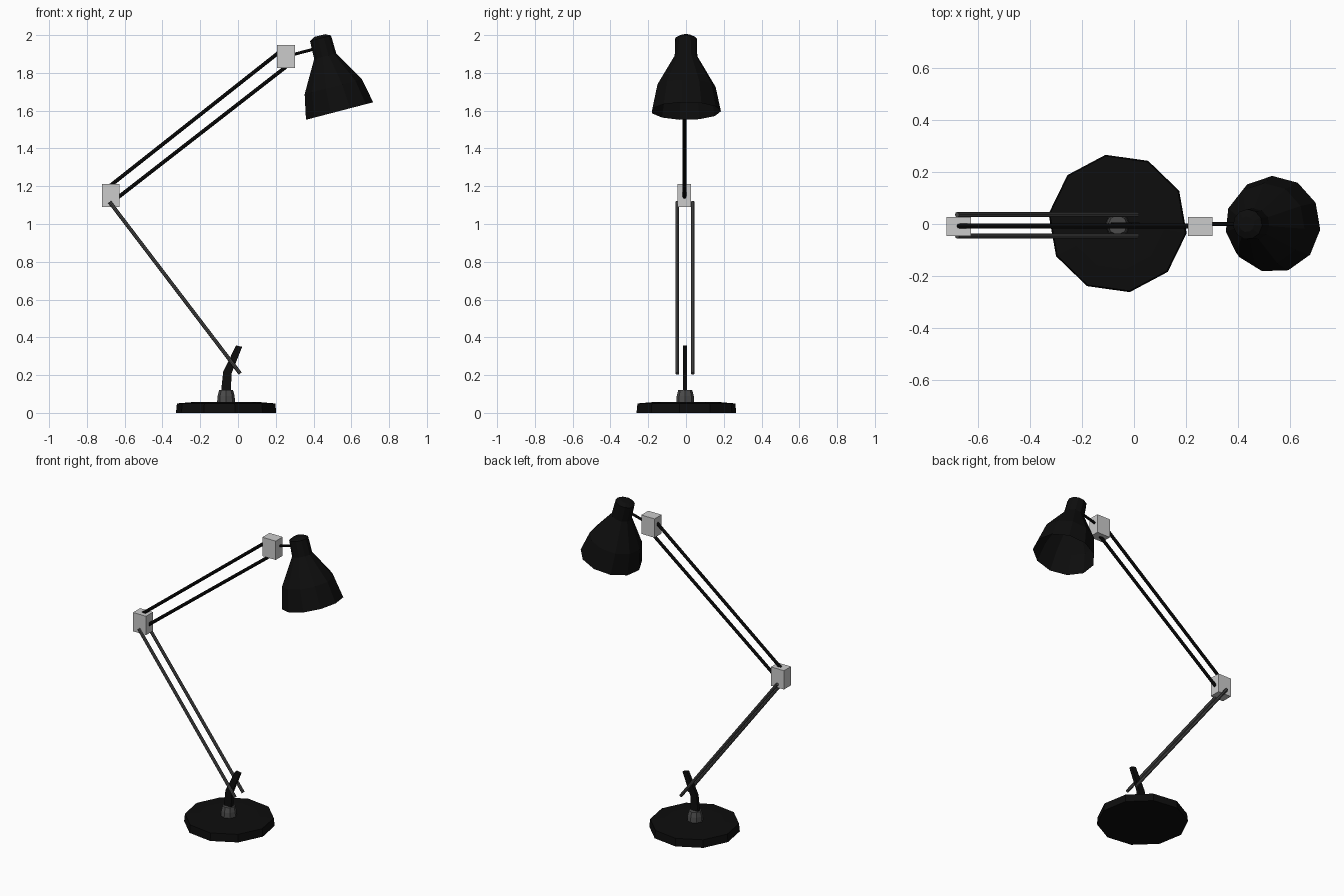
import bpy, bmesh
from math import cos, sin, radians, tau
from mathutils import Vector

if "Cube" in bpy.data.objects:
    bpy.data.objects.remove(bpy.data.objects["Cube"])


def material(name, value):
    m = bpy.data.materials.new(name)
    m.diffuse_color = (value, value, value, 1)
    m.use_nodes = True
    m.node_tree.nodes["Principled BSDF"].inputs["Base Color"].default_value = m.diffuse_color
    return m


BLACK = material("black_enamel", 0.004)
STEEL = material("dark_steel", 0.07)


def finish(name, bm, mat=None):
    bmesh.ops.recalc_face_normals(bm, faces=bm.faces)
    me = bpy.data.meshes.new(name)
    bm.to_mesh(me)
    bm.free()
    ob = bpy.data.objects.new(name, me)
    bpy.context.collection.objects.link(ob)
    if mat:
        me.materials.append(mat)
    return ob


def lathe(name, profile, sides, offset, loc, mat, tilt=0, bottom=True):
    """Faceted turned part from (radius, height) pairs."""
    bm = bmesh.new()
    rings = [[bm.verts.new((r * cos(radians(offset) + tau * i / sides),
                            r * sin(radians(offset) + tau * i / sides), z))
              for i in range(sides)] for r, z in profile]
    for a, b in zip(rings, rings[1:]):
        for i in range(sides):
            j = (i + 1) % sides
            bm.faces.new((a[i], a[j], b[j], b[i]))
    bm.faces.new(rings[-1])
    if bottom:
        bm.faces.new(rings[0])
    ob = finish(name, bm, mat)
    ob.location = loc
    ob.rotation_euler.y = radians(tilt)
    return ob


def rod(name, a, b, radius, mat):
    a, b = Vector(a), Vector(b)
    bm = bmesh.new()
    bmesh.ops.create_cone(bm, cap_ends=True, segments=8, radius1=radius,
                          radius2=radius, depth=(b - a).length)
    ob = finish(name, bm, mat)
    ob.location = (a + b) / 2
    ob.rotation_euler = (b - a).to_track_quat('Z', 'Y').to_euler()


def block(name, loc, size):
    bm = bmesh.new()
    bmesh.ops.create_cube(bm, size=1)
    bmesh.ops.scale(bm, vec=size, verts=bm.verts)
    finish(name, bm).location = loc


# Weighted base and collar
lathe("base", [(0.268, 0), (0.263, 0.05), (0.18, 0.057)], 10, -8,
      (-0.063, 0.002, 0), BLACK)
lathe("collar", [(0.048, 0.05), (0.045, 0.09), (0.037, 0.12)], 8, 0,
      (-0.063, -0.004, 0), STEEL)

# Bent flat stem
stem = [(-0.09, 0.11), (-0.038, 0.11), (-0.034, 0.21), (0.022, 0.35),
        (-0.01, 0.357), (-0.078, 0.22)]
bm = bmesh.new()
face = bm.faces.new([bm.verts.new((x, -0.017, z)) for x, z in stem])
new = bmesh.ops.extrude_face_region(bm, geom=[face])["geom"]
bmesh.ops.translate(bm, vec=(0, 0.022, 0),
                    verts=[v for v in new if isinstance(v, bmesh.types.BMVert)])
finish("stem", bm, BLACK)

# Lower arm: two rods side by side
for i, y in enumerate((-0.046, 0.036)):
    rod(f"lower_rod_{i + 1}", (0.012, y, 0.208), (-0.68, y, 1.117), 0.01, STEEL)

# Joint blocks
block("elbow_joint", (-0.674, -0.01, 1.15), (0.093, 0.072, 0.122))
block("head_joint", (0.255, -0.01, 1.886), (0.095, 0.072, 0.122))

# Upper arm: two rods one above the other
rod("upper_rod_top", (-0.675, -0.008, 1.204), (0.225, -0.008, 1.915), 0.01, BLACK)
rod("upper_rod_bottom", (-0.645, -0.008, 1.133), (0.255, -0.008, 1.833), 0.01, BLACK)

# Shade with its short bracket, open at the bottom
rod("shade_bracket", (0.28, 0, 1.894), (0.41, 0, 1.928), 0.008, BLACK)
lathe("shade", [(0.186, 0), (0.158, 0.133), (0.061, 0.30), (0.058, 0.398),
                (0.03, 0.413)], 11, 26.4, (0.537, -0.001, 1.598), BLACK,
      tilt=-14.6, bottom=False)
